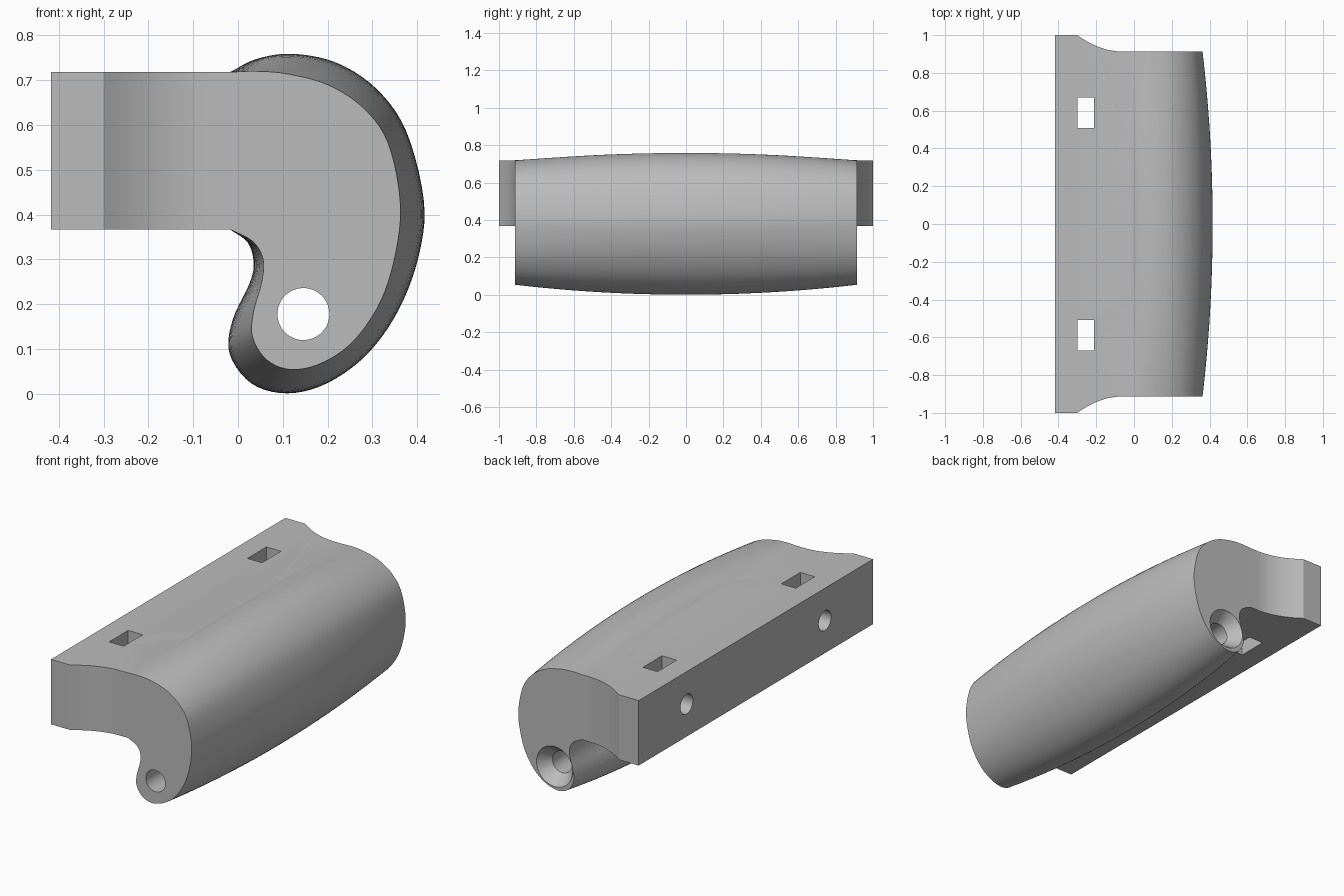
import bpy, bmesh, math
from mathutils import Vector, Matrix

if "Cube" in bpy.data.objects:
    bpy.data.objects.remove(bpy.data.objects["Cube"])

grey = bpy.data.materials.new("light_grey")
grey.use_nodes = True
colour = (0.5, 0.5, 0.5, 1)
grey.diffuse_color = colour
grey.node_tree.nodes["Principled BSDF"].inputs["Base Color"].default_value = colour

BACK, JOIN, END = -0.417, -0.018, 0.913
LOW, HIGH = 0.367, 0.718


def make_object(name, bm):
    bmesh.ops.recalc_face_normals(bm, faces=bm.faces)
    mesh = bpy.data.meshes.new(name)
    bm.to_mesh(mesh)
    bm.free()
    mesh.materials.append(grey)
    obj = bpy.data.objects.new(name, mesh)
    bpy.context.collection.objects.link(obj)
    return obj


def loft(name, sections):
    bm = bmesh.new()
    rings = [[bm.verts.new(p) for p in s] for s in sections]
    n = len(rings[0])
    for a, b in zip(rings, rings[1:]):
        for i in range(n):
            j = (i + 1) % n
            bm.faces.new((a[i], a[j], b[j], b[i]))
    bm.faces.new(rings[0])
    bm.faces.new(rings[-1])
    return make_object(name, bm)


def smooth_path(points, steps=5):
    # Catmull-Rom curve through the points
    p = [Vector(q) for q in points]
    p = [2 * p[0] - p[1]] + p + [2 * p[-1] - p[-2]]
    out = []
    for a, b, c, d in zip(p, p[1:], p[2:], p[3:]):
        for k in range(steps):
            t = k / steps
            out.append(b + (c - a) * t / 2 + (2 * a - 5 * b + 4 * c - d) * t**2 / 2
                       + (3 * b - a - 3 * c + d) * t**3 / 2)
    return out + [p[-2]]


def cut(target, cutter, operation="DIFFERENCE"):
    mod = target.modifiers.new(cutter.name, "BOOLEAN")
    mod.operation, mod.object, mod.solver = operation, cutter, "EXACT"
    bpy.context.view_layer.objects.active = target
    bpy.ops.object.modifier_apply(modifier=mod.name)
    bpy.data.objects.remove(cutter)


def cone(name, r1, r2, depth, centre, rotation):
    bm = bmesh.new()
    bmesh.ops.create_cone(bm, cap_ends=True, segments=48, radius1=r1, radius2=r2, depth=depth,
                          matrix=Matrix.Translation(centre) @ rotation)
    return make_object(name, bm)


# Mounting block with concave flares at both ends
flare = [(BACK, 1.0)]
for i in range(13):
    t = i / 12
    flare.append((-0.3 + 0.24 * t, END + (1 - END) * (1 - t) ** 2))
flare.append((JOIN, END))
outline = flare + [(x, -y) for x, y in reversed(flare)]
block = loft("mounting_block", [[(x, y, z) for x, y in outline] for z in (LOW, HIGH)])

# Hooked grip, swelling towards the middle
end_profile = smooth_path([
    (JOIN, HIGH), (0.04, 0.72), (0.11, 0.714), (0.2, 0.69), (0.28, 0.638), (0.335, 0.56),
    (0.362, 0.43), (0.353, 0.32), (0.32, 0.21), (0.26, 0.12), (0.19, 0.07), (0.12, 0.054),
    (0.065, 0.075), (0.033, 0.125), (0.034, 0.18), (0.053, 0.25), (0.056, 0.3),
    (0.033, 0.34), (JOIN, LOW)])
middle_profile = smooth_path([
    (JOIN, HIGH), (0.04, 0.747), (0.12, 0.759), (0.22, 0.739), (0.31, 0.68), (0.376, 0.585),
    (0.415, 0.43), (0.404, 0.31), (0.36, 0.19), (0.29, 0.09), (0.2, 0.024), (0.11, 0.001),
    (0.03, 0.023), (-0.019, 0.09), (-0.012, 0.165), (0.025, 0.245), (0.035, 0.29),
    (0.022, 0.337), (JOIN, LOW)])
sections = []
for i in range(25):
    s = i / 12 - 1
    section = [a.lerp(b, 1 - s * s) for a, b in zip(end_profile, middle_profile)]
    sections.append([(p.x, s * END, p.y) for p in section])
cut(block, loft("hooked_grip", sections), "UNION")

# Rod hole along the grip, countersunk at the back
along_y = Matrix.Rotation(-math.pi / 2, 4, "X")
cut(block, cone("rod_hole", 0.058, 0.058, 3, (0.146, 0, 0.178), along_y))
cut(block, cone("countersink", 0.05, 0.112, 0.08, (0.146, END - 0.035, 0.178), along_y))

# Nut slots and the bolt holes that meet them
along_x = Matrix.Rotation(math.pi / 2, 4, "Y")
for side in (-1, 1):
    rect = [(x, side * 0.59 + y) for x, y in
            ((-0.3, -0.081), (-0.213, -0.081), (-0.213, 0.081), (-0.3, 0.081))]
    cut(block, loft("nut_slot", [[(x, y, z) for x, y in rect] for z in (0.2, 0.9)]))
    cut(block, cone("bolt_hole", 0.053, 0.053, 0.24,
                    (-0.37, side * 0.59, (LOW + HIGH) / 2), along_x))

block.name = "grip_handle"
block.select_set(True)
bpy.context.view_layer.objects.active = block
bpy.ops.object.shade_smooth_by_angle(angle=math.radians(30))
